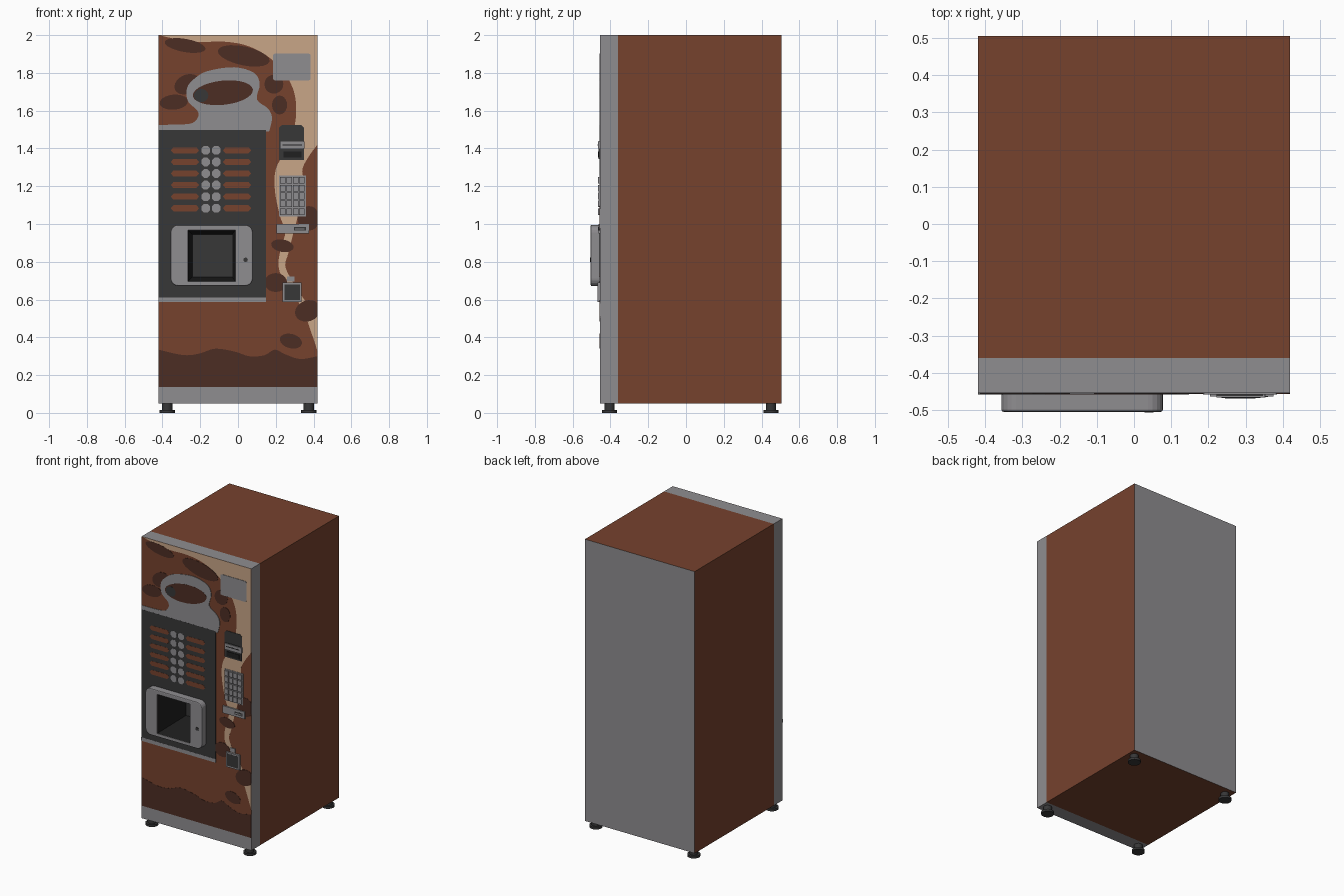
import bpy, bmesh, math

if "Cube" in bpy.data.objects:
    bpy.data.objects.remove(bpy.data.objects["Cube"])

def mat(name, r, g, b):
    m = bpy.data.materials.new(name)
    m.diffuse_color = (r, g, b, 1)
    m.use_nodes = True
    m.node_tree.nodes["Principled BSDF"].inputs["Base Color"].default_value = m.diffuse_color
    return m

BROWN = mat("brown", 0.18, 0.054, 0.027)
DARK_BROWN = mat("dark_brown", 0.073, 0.026, 0.017)
TAN = mat("tan", 0.58, 0.38, 0.245)
GREY = mat("grey", 0.275, 0.268, 0.28)
CHARCOAL = mat("charcoal", 0.038, 0.038, 0.039)
BLACK = mat("black", 0.014, 0.014, 0.014)
FRONT, HALF = -0.454, 0.42      # door front plane, half width

def make(name, verts, faces, *mats):
    me = bpy.data.meshes.new(name)
    me.from_pydata(verts, [], faces)
    bm = bmesh.new()
    bm.from_mesh(me)
    bmesh.ops.recalc_face_normals(bm, faces=bm.faces)
    bm.to_mesh(me)
    bm.free()
    ob = bpy.data.objects.new(name, me)
    bpy.context.collection.objects.link(ob)
    for m in mats:
        me.materials.append(m)
    return ob

def solid(name, pts, y0, y1, m, back=None):
    """Prism of an (x, z) outline from y0 to y1; 'back' may give a tapered rear outline."""
    n = len(pts)
    verts = [(x, y0, z) for x, z in pts] + [(x, y1, z) for x, z in (back or pts)]
    faces = [tuple(range(n)), tuple(range(2 * n - 1, n - 1, -1))]
    faces += [(i, n + i, n + (i + 1) % n, (i + 1) % n) for i in range(n)]
    return make(name, verts, faces, m)

def rect(x0, x1, z0, z1):
    return [(x0, z0), (x1, z0), (x1, z1), (x0, z1)]

def rounded(x0, x1, z0, z1, r, steps=5):
    out = []
    for k, (cx, cz) in enumerate([(x1 - r, z1 - r), (x0 + r, z1 - r), (x0 + r, z0 + r), (x1 - r, z0 + r)]):
        for i in range(steps + 1):
            a = math.radians(90 * (k + i / steps))
            out.append((cx + r * math.cos(a), cz + r * math.sin(a)))
    return out

def ellipse(cx, cz, rx, rz, tilt=0, n=20):
    t, out = math.radians(tilt), []
    for i in range(n):
        a = 2 * math.pi * i / n
        u, v = rx * math.cos(a), rz * math.sin(a)
        x = cx + u * math.cos(t) - v * math.sin(t)
        out.append((max(-HALF, min(HALF, x)), min(2.0, cz + u * math.sin(t) + v * math.cos(t))))
    return out

def smooth(pts, steps=4):
    """Closed Catmull-Rom outline; repeated points become corners."""
    out, n = [], len(pts)
    for i in range(n):
        p = [pts[(i + k) % n] for k in (-1, 0, 1, 2)]
        if p[1] == p[2]:
            continue
        for s in range(steps):
            t = s / steps
            q = [0.5 * (2 * b + (c - a) * t + (2 * a - 5 * b + 4 * c - d) * t * t
                        + (3 * b - a - 3 * c + d) * t ** 3) for a, b, c, d in zip(*p)]
            out.append((max(-HALF, min(HALF, q[0])), min(2.0, q[1])))
    return out

def plate(name, pts, level, m):
    return solid(name, pts, FRONT - 0.001 * level, FRONT, m)

def raised(name, x0, x1, z0, z1, out, m):
    return solid(name, rect(x0, x1, z0, z1), FRONT - out, FRONT, m)

# Cabinet with grey back, and grey door
body = solid("cabinet", rect(-HALF, HALF, 0.05, 2.0), -0.36, 0.505, BROWN)
body.data.materials.append(GREY)
for p in body.data.polygons:
    p.material_index = int(p.normal.y > 0.9)
door = solid("door", rect(-HALF, HALF, 0.05, 2.0), FRONT, -0.36, GREY)

# Painted door front
art = plate("door_artwork", rect(-HALF, HALF, 0.137, 2.0), 0.5, BROWN)
plate("cream_swirl", smooth([
    (-.42, 2), (-.42, 2), (.42, 2), (.42, 2), (.42, 1.42), (.42, 1.42), (.37, 1.35), (.34, 1.28),
    (.36, 1.18), (.32, 1.05), (.29, .94), (.265, .84), (.25, .78), (.28, .71), (.33, .63), (.38, .56),
    (.42, .52), (.42, .52), (.42, .33), (.42, .33), (.39, .42), (.35, .53), (.30, .62), (.25, .69),
    (.22, .75), (.215, .81), (.235, .90), (.25, .96), (.22, 1.05), (.195, 1.18), (.20, 1.29),
    (.25, 1.39), (.30, 1.52), (.305, 1.66), (.265, 1.77), (.18, 1.87), (.06, 1.94), (-.07, 1.965),
    (-.25, 1.965)]), 1, TAN)
plate("dark_wave", smooth([
    (-.42, .137), (-.42, .137), (.42, .137), (.42, .137), (.42, .30), (.42, .30), (.33, .285), (.25, .31),
    (.195, .335), (.14, .305), (.06, .30), (-.02, .325), (-.12, .34), (-.20, .315), (-.27, .305),
    (-.34, .315), (-.42, .335), (-.42, .335)]), 1.5, DARK_BROWN)
spots = [(-.28, 1.945, .11, .035, -10), (.03, 1.89, .14, .05, -12), (-.27, 1.74, .07, .05, 25),
         (-.34, 1.645, .075, .04, 5), (.19, 1.74, .05, .05, 0), (.22, 1.63, .04, .05, 0),
         (.235, .885, .06, .033, -10), (.28, .38, .06, .038, -15), (.37, .54, .07, .055, 20),
         (.20, .69, .06, .05, 0), (.375, 1.03, .06, .065, 0)]
for i, s in enumerate(spots):
    plate(f"bean_spot_{i}", ellipse(*s), 2 + 0.1 * i, DARK_BROWN)
plate("cup_picture", smooth([
    (-.42, 1.49), (-.42, 1.49), (-.42, 1.525), (-.42, 1.525), (-.26, 1.53), (-.215, 1.56), (-.215, 1.60),
    (-.265, 1.65), (-.27, 1.72), (-.23, 1.77), (-.16, 1.81), (-.02, 1.83), (.085, 1.80), (.115, 1.74),
    (.10, 1.66), (.16, 1.61), (.18, 1.56), (.165, 1.49), (.165, 1.49)]), 3.5, GREY)
plate("cup_drink", ellipse(-.08, 1.695, .16, .064, 6, 28), 4, DARK_BROWN)
plate("cup_shadow", ellipse(-.195, 1.68, .038, .035), 4.5, CHARCOAL)

# Selection panel with labels and buttons
panel = plate("selection_panel", rect(-HALF, .148, .61, 1.497), 4, CHARCOAL)
plate("panel_lower_trim", rect(-HALF, .148, .587, .612), 4.5, GREY)
for r in range(6):
    z = 1.39 - r * 0.0613
    for x0 in (-.356, -.08):
        x1 = x0 + .15
        plate("drink_label", [(x0, z), (x0 + .014, z - .016), (x1 - .014, z - .016), (x1, z),
                              (x1 - .014, z + .016), (x0 + .014, z + .016)], 5, BROWN)
    for x in (-.171, -.115):
        plate("drink_button", ellipse(x, z, .025, .025, 22.5, 8), 5, GREY)

# Cup delivery surround, cut through to a tapered recess
frame = solid("delivery_surround", rounded(-.357, .078, .672, .995, .04), -.505, FRONT, GREY)
bev = frame.modifiers.new("soft_edge", "BEVEL")
bev.width, bev.segments, bev.limit_method, bev.angle_limit = 0.006, 2, "ANGLE", 1.0
hole, rear = (-.265, -.015, .697, .966), (-.242, -.03, .72, .945)

def grow(r, d):
    return rect(r[0] - d, r[1] + d, r[2] - d, r[3] + d)

cutter = solid("recess_cutter", grow(hole, .002), -.52, -.22, BLACK, grow(rear, .002))
cutter.hide_render = True
for ob in (body, door, art, panel, frame):
    b = ob.modifiers.new("recess", "BOOLEAN")
    b.operation, b.solver, b.object = "DIFFERENCE", "EXACT", cutter
dg = bpy.context.evaluated_depsgraph_get()
for ob in (body, door, art, panel, frame):
    new = bpy.data.meshes.new_from_object(ob.evaluated_get(dg))
    ob.modifiers.clear()
    ob.data = new
bpy.data.objects.remove(cutter)
v = [(x, -.504, z) for x, z in rect(*hole)] + [(x, -.223, z) for x, z in rect(*rear)]
liner = make("delivery_recess", v, [(i, (i + 1) % 4, 4 + (i + 1) % 4, 4 + i) for i in range(4)] + [(4, 5, 6, 7)],
             BLACK, CHARCOAL)
liner.data.polygons[4].material_index = 1
liner.data.flip_normals()
solid("surround_lock", ellipse(.04, .81, .012, .012, 0, 10), -.507, -.504, CHARCOAL)

# Information plate
plate("information_plate", rounded(.185, .385, 1.76, 1.903, .012, 2), 4, GREY)

# Coin slot
plate("coin_slot_back", [(.217, 1.34), (.35, 1.34), (.35, 1.51), (.335, 1.523), (.232, 1.523), (.217, 1.51)],
      4, CHARCOAL)
raised("coin_slot_body", .222, .347, 1.345, 1.44, .008, CHARCOAL)
raised("coin_slot_bar", .222, .352, 1.40, 1.438, .013, GREY)
raised("coin_slot_groove", .235, .34, 1.416, 1.422, .0135, BLACK)
raised("coin_slot_lip", .24, .335, 1.352, 1.385, .012, BLACK)

# Keypad
plate("keypad_plate", rect(.217, .36, 1.04, 1.257), 4, GREY)
for r in range(5):
    for c in range(4):
        x, z = .223 + c * .0337, 1.047 + r * .0418
        raised("keypad_key", x, x + .029, z, z + .035, .013, GREY)

# Card reader bar
raised("card_bar", .205, .375, .95, 1.0, .01, GREY)
raised("card_slot", .297, .36, .965, .985, .011, CHARCOAL)
raised("card_slot_insert", .302, .352, .971, .977, .0115, GREY)

# Coin return
raised("return_frame", .235, .337, .587, .69, .014, GREY)
raised("return_tray", .245, .327, .597, .68, .015, CHARCOAL)
raised("return_tab", .26, .30, .695, .722, .006, GREY)

# Levelling feet
for sx in (-1, 1):
    for y in (-.405, .45):
        for part, r, z0, z1 in (("foot_pad", .041, 0, .016), ("foot_stem", .027, .016, .055)):
            bpy.ops.mesh.primitive_cylinder_add(vertices=20, radius=r, depth=z1 - z0,
                                                location=(sx * .375, y, (z0 + z1) / 2))
            ob = bpy.context.object
            ob.name = part
            ob.data.materials.append(CHARCOAL)
            bpy.ops.object.shade_smooth_by_angle()
